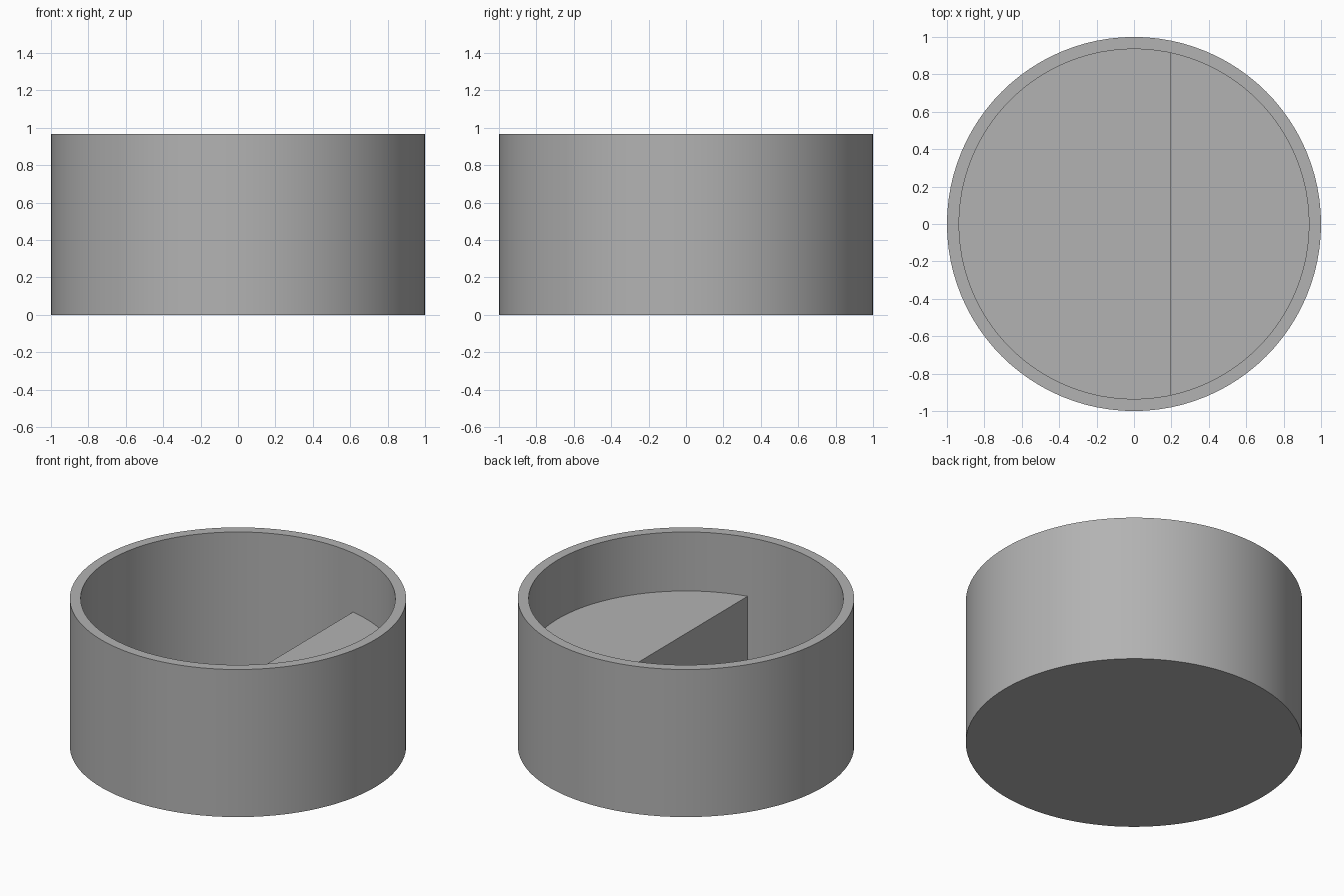
import bpy, bmesh, math

default = bpy.data.objects.get("Cube")
if default:
    bpy.data.objects.remove(default, do_unlink=True)

SEGMENTS = 96
OUTER, INNER = 1.0, 0.9355
HEIGHT, FLOOR = 0.968, 0.0645
LEDGE_TOP, LEDGE_X = 0.581, 0.1935

grey = bpy.data.materials.new("plain grey")
grey.use_nodes = True
colour = (0.45, 0.45, 0.45, 1)
grey.diffuse_color = colour
grey.node_tree.nodes["Principled BSDF"].inputs["Base Color"].default_value = colour


def finish(name, bm):
    bmesh.ops.recalc_face_normals(bm, faces=bm.faces)
    mesh = bpy.data.meshes.new(name)
    bm.to_mesh(mesh)
    bm.free()
    mesh.materials.append(grey)
    obj = bpy.data.objects.new(name, mesh)
    bpy.context.collection.objects.link(obj)
    bpy.ops.object.select_all(action="DESELECT")
    obj.select_set(True)
    bpy.context.view_layer.objects.active = obj
    bpy.ops.object.shade_smooth_by_angle(angle=math.radians(30))
    return obj


# Round cup: rings joined from the underside, over the rim, to the inner floor
bm = bmesh.new()
rings = []
for radius, z in [(OUTER, 0), (OUTER, HEIGHT), (INNER, HEIGHT), (INNER, FLOOR)]:
    angles = [math.tau * i / SEGMENTS for i in range(SEGMENTS)]
    rings.append([bm.verts.new((radius * math.cos(a), radius * math.sin(a), z)) for a in angles])
for low, high in zip(rings, rings[1:]):
    for i in range(SEGMENTS):
        j = (i + 1) % SEGMENTS
        bm.faces.new((low[i], low[j], high[j], high[i]))
bm.faces.new(rings[0])
bm.faces.new(rings[-1])
finish("cup", bm)

# Solid ledge: a disc cut straight along one side, set slightly into wall and floor
SINK = 0.005
bm = bmesh.new()
bmesh.ops.create_cone(bm, cap_ends=True, segments=SEGMENTS, radius1=INNER + SINK,
                      radius2=INNER + SINK, depth=LEDGE_TOP - FLOOR + SINK)
bmesh.ops.translate(bm, verts=bm.verts, vec=(0, 0, (LEDGE_TOP + FLOOR - SINK) / 2))
bmesh.ops.bisect_plane(bm, geom=bm.verts[:] + bm.edges[:] + bm.faces[:],
                       plane_co=(LEDGE_X, 0, 0), plane_no=(1, 0, 0), clear_inner=True)
bmesh.ops.holes_fill(bm, edges=[e for e in bm.edges if e.is_boundary])
finish("ledge", bm)
